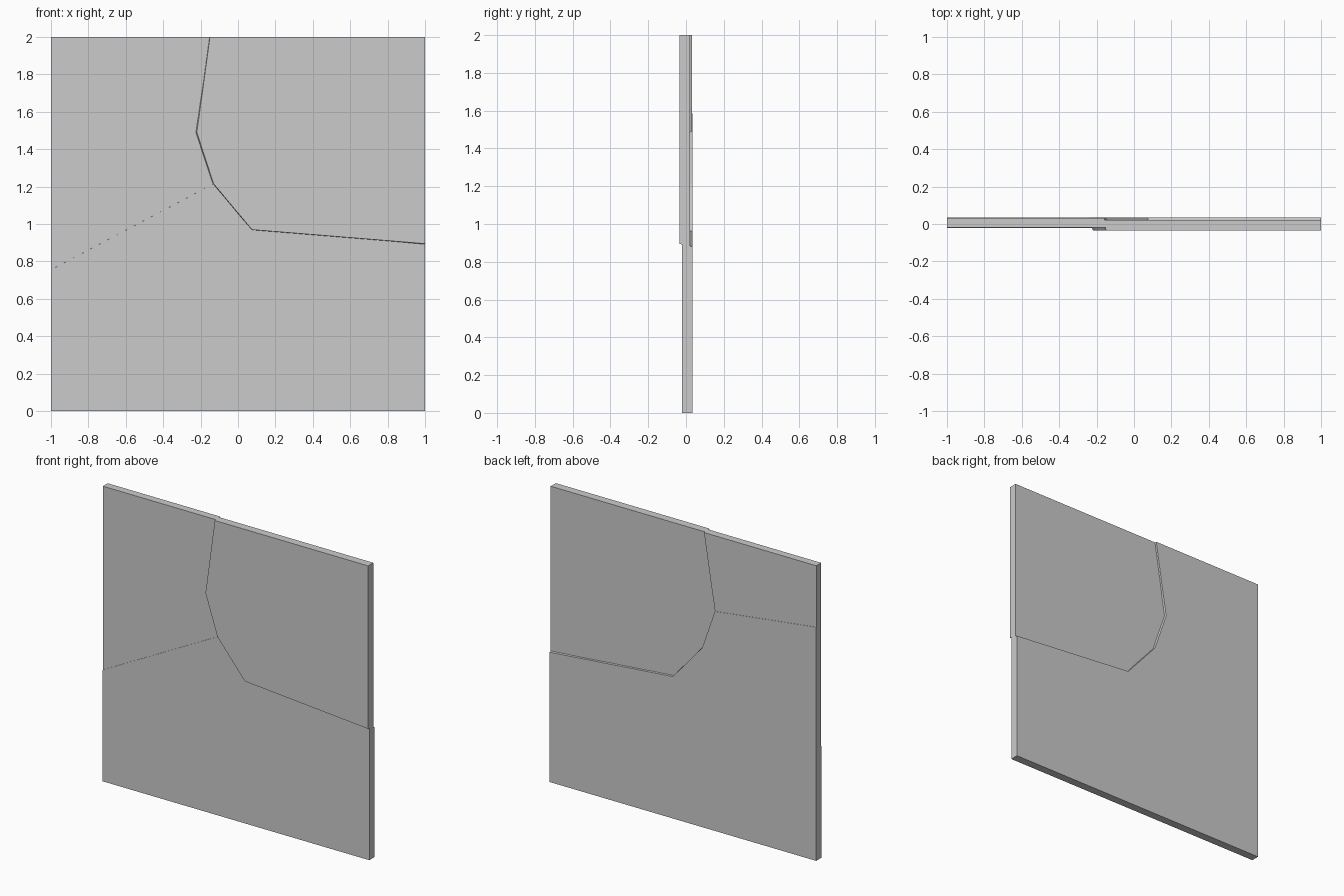
import bpy, bmesh

if "Cube" in bpy.data.objects:
    bpy.data.objects.remove(bpy.data.objects["Cube"])


def on_crack(x):
    # point on the long upper-left crack, front and back
    t = (x + 1) / 0.78
    return (x, 1.58 - 0.09 * t, -1 + 0.76 * t, 1.584 - 0.096 * t)


# crack corners: front x, z, back x, z (walls lean slightly through the slab)
P = {
    "A": (0.075, 0.97, 0.075, 0.962), "B": (0.02, 0, 0.02, 0),
    "C": (1, 0.895, 1, 0.88), "D": (-0.13, 1.215, -0.145, 1.215),
    "E": (-1, 0.755, -1, 0.768), "F": (-0.22, 1.49, -0.24, 1.488),
    "G": (-0.15, 2, -0.158, 2), "H": (-1, 1.58, -1, 1.584),
    "I": (-0.71, 2, -0.74, 2), "J": (-0.31, 2, -0.30, 2),
    "P": (-0.845, 1.60, -0.872, 1.59), "Q": (-0.64, 1.55, -0.63, 1.545),
    "R": (-0.385, 1.81, -0.36, 1.82), "S": (-0.25, 1.625, -0.218, 1.62),
    "T": (-0.20, 1.635, -0.218, 1.62), "U": (-0.21, 1.56, -0.23, 1.553),
    "V": (-0.25, 1.56, -0.23, 1.553), "W": (-0.237, 1.60, -0.224, 1.59),
    "M": (-0.78, 1.583, -0.78, 1.572),
    "BL": (-1, 0, -1, 0), "BR": (1, 0, 1, 0),
    "TL": (-1, 2, -1, 2), "TR": (1, 2, 1, 2),
}
for name, x in (("k", -0.285), ("n", -0.252), ("l1", -0.95), ("l2", -0.86),
                ("l3", -0.76), ("l5", -0.61)):
    P[name] = on_crack(x)


def piece(name, outline, y0, y1):
    # slab piece: front outline joined to back outline
    keys = outline.split()
    bm = bmesh.new()
    front = [bm.verts.new((P[k][0], y0, P[k][1])) for k in keys]
    back = [bm.verts.new((P[k][2], y1, P[k][3])) for k in keys]
    bm.faces.new(front)
    bm.faces.new(back[::-1])
    for i in range(len(keys)):
        j = (i + 1) % len(keys)
        bm.faces.new((front[j], front[i], back[i], back[j]))
    bmesh.ops.remove_doubles(bm, verts=bm.verts, dist=1e-4)
    bmesh.ops.recalc_face_normals(bm, faces=bm.faces)
    me = bpy.data.meshes.new(name)
    bm.to_mesh(me)
    bm.free()
    ob = bpy.data.objects.new(name, me)
    bpy.context.collection.objects.link(ob)


# large pieces
piece("panel_lower_right", "B BR C A", -0.022, 0.034)
piece("panel_lower_left", "BL B A D E", -0.022, 0.034)
piece("panel_upper_right", "A C TR G T U F D", -0.034, 0.021)
piece("panel_middle_left", "E D F H", -0.020, 0.034)

# upper-left pieces
y0, y1 = -0.020, 0.032
piece("panel_top_corner", "H l1 P I TL", y0, y1)
piece("panel_top_middle", "P M Q R J I", y0, y1)
piece("panel_top_wedge", "R S T G J", y0, y1)
piece("panel_top_lower", "Q l5 k S R", y0, y1)

# small shards along the crack
shards = ("l1 l2 P", "l2 l3 M P", "l3 l5 Q M", "k n V W S", "n F U V",
          "V U T W", "W T S")
for i, s in enumerate(shards):
    piece(f"shard_{i + 1}", s, y0, y1)
